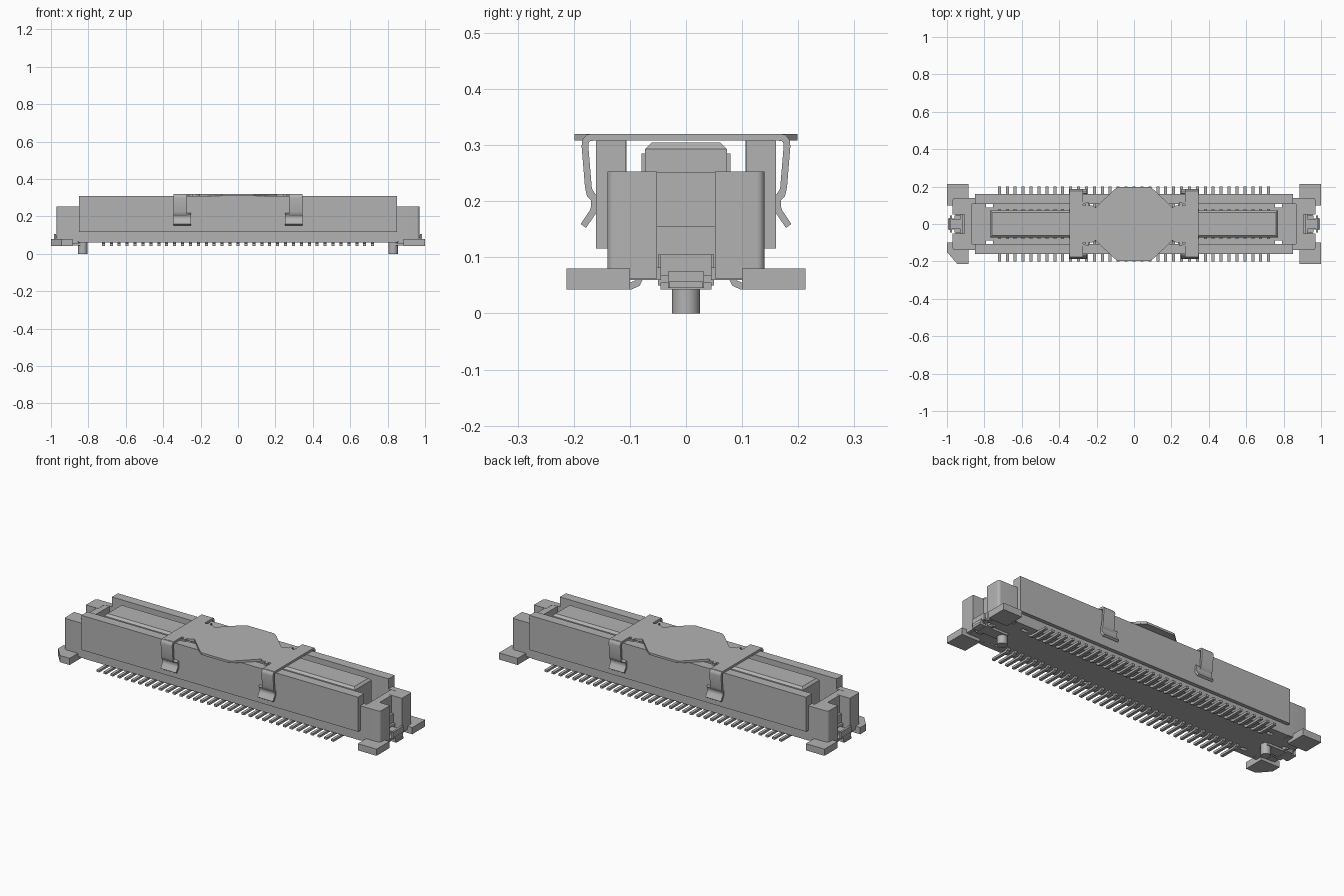
import bpy, bmesh, math
from mathutils import Vector

if "Cube" in bpy.data.objects:
    bpy.data.objects.remove(bpy.data.objects["Cube"])

grey = bpy.data.materials.new("plain_grey")
grey.diffuse_color = (0.45, 0.45, 0.45, 1)
grey.use_nodes = True
grey.node_tree.nodes["Principled BSDF"].inputs["Base Color"].default_value = grey.diffuse_color


def finish(name, bm, smooth=False):
    bmesh.ops.recalc_face_normals(bm, faces=bm.faces)
    me = bpy.data.meshes.new(name)
    bm.to_mesh(me)
    bm.free()
    me.materials.append(grey)
    ob = bpy.data.objects.new(name, me)
    bpy.context.collection.objects.link(ob)
    if smooth:
        bpy.context.view_layer.objects.active = ob
        ob.select_set(True)
        bpy.ops.object.shade_smooth_by_angle(angle=math.radians(35))
        ob.select_set(False)
    return ob


def prism(bm, pts, lo, hi, axis="z"):
    """Extrude a 2D outline along z (points are x, y) or along x (points are y, z)."""
    def place(p, h):
        return (p[0], p[1], h) if axis == "z" else (h, p[0], p[1])
    a = [bm.verts.new(place(p, lo)) for p in pts]
    b = [bm.verts.new(place(p, hi)) for p in pts]
    n = len(pts)
    bm.faces.new(a[::-1])
    bm.faces.new(b)
    for i in range(n):
        bm.faces.new((a[i], a[(i + 1) % n], b[(i + 1) % n], b[i]))


def box(bm, x0, x1, y0, y1, z0, z1):
    prism(bm, [(x0, y0), (x1, y0), (x1, y1), (x0, y1)], z0, z1)


def strip(path, t):
    """Outline of a bent sheet of thickness t around a centre path."""
    left, right = [], []
    for i, p in enumerate(path):
        p = Vector(p)
        d0 = (p - Vector(path[i - 1])).normalized() if i else None
        d1 = (Vector(path[i + 1]) - p).normalized() if i < len(path) - 1 else None
        d0, d1 = d0 or d1, d1 or d0
        d = (d0 + d1).normalized()
        n = Vector((-d.y, d.x)) * (t / 2 / max(d.dot(d1), 0.5))
        left.append(p + n)
        right.append(p - n)
    return [tuple(v) for v in left + right[::-1]]


def mirrored(x0, x1, sx):
    return sorted((x0 * sx, x1 * sx))


SIGNS = [(sx, sy) for sx in (-1, 1) for sy in (-1, 1)]

# Long housing walls: thick upper panel above a narrower base
bm = bmesh.new()
for s in (-1, 1):
    prism(bm, [(s * y, z) for y, z in
               ((.107, .06), (.14, .06), (.14, .116), (.16, .116), (.16, .308), (.107, .308))],
          -.85, .85, "x")
finish("side_walls", bm)

# Floor with small through slots beside the tongue
bm = bmesh.new()
box(bm, -.87, .87, -.088, .088, .06, .10)
for s in (-1, 1):
    y0, y1 = mirrored(.088, .107, s)
    for x0, x1 in ((-.87, -.79), (-.755, -.235), (-.205, .205), (.235, .755), (.79, .87)):
        box(bm, x0, x1, y0, y1, .06, .10)
finish("floor", bm)

# End walls with a stepped centre recess
bm = bmesh.new()
for s in (-1, 1):
    x0, x1 = mirrored(.865, .905, s)
    box(bm, x0, x1, -.11, .11, .06, .252)
    x0, x1 = mirrored(.90, .918, s)
    box(bm, x0, x1, -.052, .052, .075, .155)
finish("end_walls", bm)

# Corner posts with rounded outer edges
bm = bmesh.new()
for sx, sy in SIGNS:
    r = .014
    arc = [(.97 - r + r * math.cos(a), .14 - r + r * math.sin(a))
           for a in (i * math.pi / 12 for i in range(7))]
    pts = [(.845, .107), (.895, .107), (.895, .052), (.97, .052)] + arc + [(.845, .14)]
    prism(bm, [(sx * x, sy * y) for x, y in pts], .062, .253)
finish("corner_posts", bm, True)

# Mounting feet, one of them with a clipped corner
bm = bmesh.new()
for sx, sy in SIGNS:
    pts = [(.885, .10), (1, .10), (1, .213), (.885, .213)]
    if (sx, sy) == (-1, -1):
        pts = [(.885, .10), (1, .10), (1, .15), (.945, .213), (.885, .213)]
    prism(bm, [(sx * x, sy * y) for x, y in pts], .043, .08)
    x0, x1 = mirrored(.86, .955, sx)
    y0, y1 = mirrored(.045, .135, sy)
    box(bm, x0, x1, y0, y1, .06, .082)
finish("mounting_feet", bm)

# Central tongue with sloped ends
bm = bmesh.new()
box(bm, -.77, .77, -.073, .073, .09, .305)
top = [e for e in bm.edges if all(v.co.z > .3 for v in e.verts)]
bmesh.ops.bevel(bm, geom=top, offset=.012, segments=1, affect="EDGES")
finish("tongue", bm)

# Two rows of bent leads and their contact strips
bm = bmesh.new()
lead = [(.08, .09), (.081, .066), (.087, .054), (.098, .049), (.20, .049)]
for i in range(35):
    x = -.72 + i * 1.44 / 34
    for s in (-1, 1):
        prism(bm, [(s * y, z) for y, z in strip(lead, .012)], x - .008, x + .008, "x")
        y0, y1 = mirrored(.07, .079, s)
        box(bm, x - .008, x + .008, y0, y1, .09, .285)
finish("leads", bm)

# Hold-down clips at each end
bm = bmesh.new()
for s in (-1, 1):
    for x0, x1, w, z0, z1 in ((.82, .995, .030, .045, .057), (.915, .93, .05, .05, .105),
                              (.972, .984, .045, .068, .105), (.978, .99, .032, .045, .075),
                              (.92, .98, .025, .085, .097), (.93, .96, .045, .043, .055)):
        a, b = mirrored(x0, x1, s)
        box(bm, a, b, -w, w, z0, z1)
finish("hold_down_clips", bm)

# Round locating pegs
bm = bmesh.new()
for s in (-1, 1):
    prism(bm, [(s * .83 + .025 * math.cos(a), .025 * math.sin(a))
               for a in (i * math.pi / 12 for i in range(24))], 0, .065)
finish("locating_pegs", bm, True)

# Pick-up cap plate: octagonal pad with a crossbar at each end
quad = [(.03, .199), (.085, .199), (.11, .18), (.205, .088), (.225, .1), (.242, .1), (.242, .118),
        (.258, .118), (.258, .1), (.274, .1), (.274, .172), (.345, .172)]
outline = quad + [(x, -y) for x, y in quad[::-1]]
outline += [(-x, -y) for x, y in quad] + [(-x, y) for x, y in quad[::-1]]
bm = bmesh.new()
prism(bm, outline, .308, .32)
finish("cap_plate", bm)

# Cap spring legs gripping the outer walls, plus inner tabs
upper = [(.165, .314), (.174, .313), (.179, .307), (.18, .298), (.174, .225), (.171, .212), (.163, .204)]
lower = [(.171, .216), (.164, .206), (.163, .19), (.166, .181), (.183, .156)]
bm = bmesh.new()
for sx, sy in SIGNS:
    x0, x1 = mirrored(.274, .345, sx)
    prism(bm, [(sy * y, z) for y, z in strip(upper, .012)], x0, x1, "x")
    x0, x1 = mirrored(.25, .345, sx)
    prism(bm, [(sy * y, z) for y, z in strip(lower, .012)], x0, x1, "x")
    x0, x1 = mirrored(.242, .28, sx)
    y0, y1 = mirrored(.106, .118, sy)
    box(bm, x0, x1, y0, y1, .23, .312)
finish("cap_legs", bm, True)
